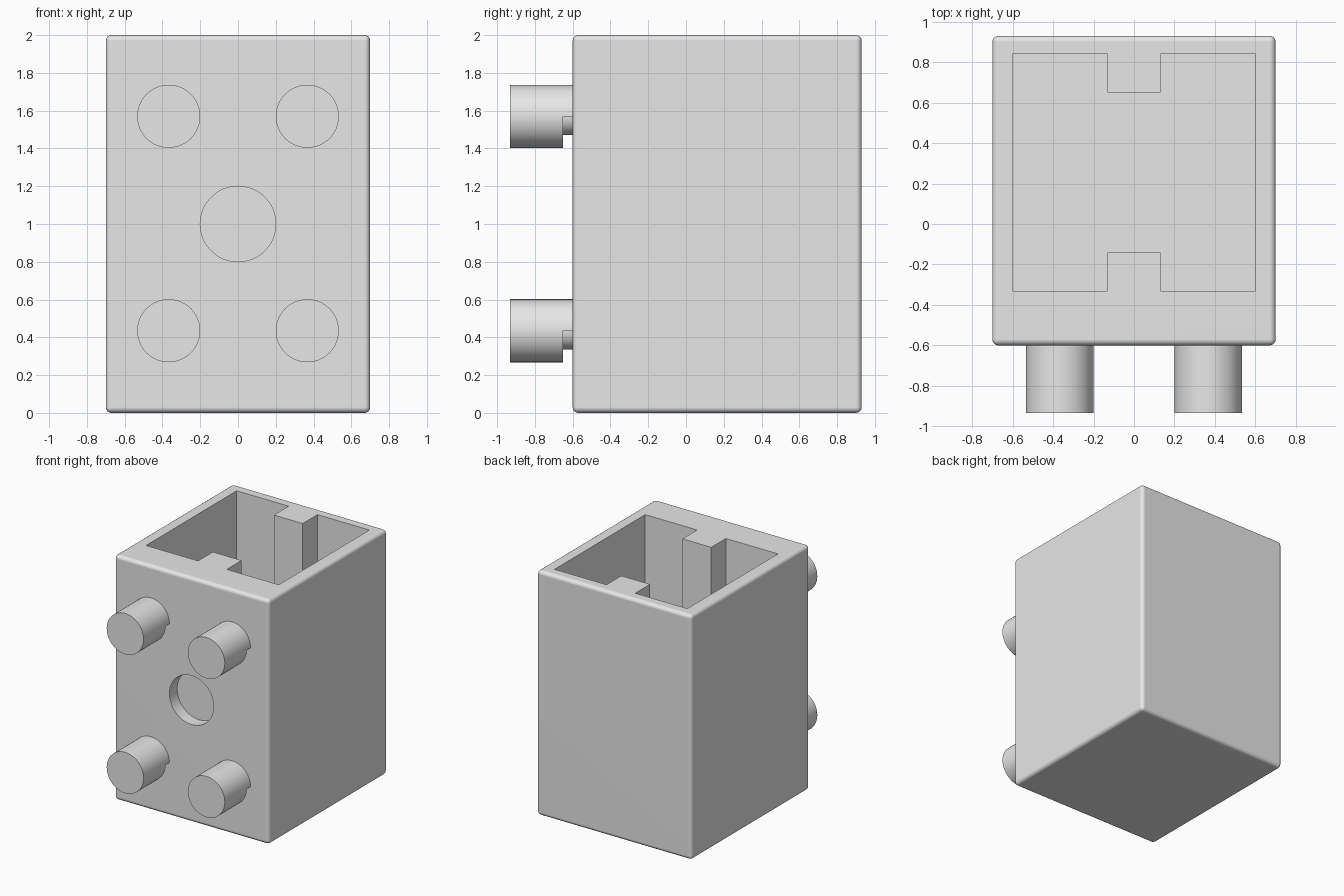
import bpy, bmesh, math

if "Cube" in bpy.data.objects:
    bpy.data.objects.remove(bpy.data.objects["Cube"])

grey = bpy.data.materials.new("light grey")
grey.diffuse_color = (0.8, 0.8, 0.8, 1)
grey.use_nodes = True
grey.node_tree.nodes["Principled BSDF"].inputs["Base Color"].default_value = grey.diffuse_color


def prism(name, outline, lo, hi, axis, bevel=0):
    """Extrude a 2D outline between lo and hi along the z or y axis."""
    place = (lambda u, v, w: (u, v, w)) if axis == "z" else (lambda u, v, w: (u, w, v))
    bm = bmesh.new()
    bottom = [bm.verts.new(place(u, v, lo)) for u, v in outline]
    top = [bm.verts.new(place(u, v, hi)) for u, v in outline]
    n = len(outline)
    bm.faces.new(bottom)
    bm.faces.new(top)
    for i in range(n):
        j = (i + 1) % n
        bm.faces.new((bottom[i], bottom[j], top[j], top[i]))
    bmesh.ops.recalc_face_normals(bm, faces=bm.faces)
    if bevel:
        bmesh.ops.bevel(bm, geom=bm.edges[:], offset=bevel, segments=4,
                        profile=0.5, affect="EDGES")
    mesh = bpy.data.meshes.new(name)
    bm.to_mesh(mesh)
    bm.free()
    mesh.materials.append(grey)
    obj = bpy.data.objects.new(name, mesh)
    bpy.context.collection.objects.link(obj)
    return obj


def arc(cx, cz, r, start, end, steps):
    return [(cx + r * math.cos(math.radians(start + (end - start) * i / steps)),
             cz + r * math.sin(math.radians(start + (end - start) * i / steps)))
            for i in range(steps + 1)]


def activate(obj):
    bpy.ops.object.select_all(action="DESELECT")
    obj.select_set(True)
    bpy.context.view_layer.objects.active = obj


def cut(obj, cutter):
    mod = obj.modifiers.new("cut", "BOOLEAN")
    mod.operation = "DIFFERENCE"
    mod.solver = "EXACT"
    mod.object = cutter
    activate(obj)
    bpy.ops.object.modifier_apply(modifier=mod.name)
    bpy.data.objects.remove(cutter)


def smooth(obj):
    activate(obj)
    bpy.ops.object.shade_smooth_by_angle(angle=math.radians(40))
    mod = obj.modifiers.new("even shading", "WEIGHTED_NORMAL")
    mod.keep_sharp = True


# Housing with rounded edges
housing = prism("housing", [(-0.7, -0.6), (0.7, -0.6), (0.7, 0.93), (-0.7, 0.93)],
                0, 2, "z", bevel=0.03)

# Open compartment with a rib on the front and back walls
front, back, rib, w, rw = -0.33, 0.84, 0.19, 0.6, 0.13
compartment = [(-w, front), (-rw, front), (-rw, front + rib), (rw, front + rib),
               (rw, front), (w, front), (w, back), (rw, back),
               (rw, back - rib), (-rw, back - rib), (-rw, back), (-w, back)]
cut(housing, prism("compartment_cutter", compartment, 0.1, 2.1, "z"))

# Round recess in the middle of the front
cut(housing, prism("recess_cutter", arc(0, 1, 0.2, 0, 360, 64)[:-1], -0.7, -0.5, "y"))
smooth(housing)

# Four pegs, each undercut on its lower half beside the wall
for side, x in (("left", -0.367), ("right", 0.367)):
    for level, z in (("lower", 0.435), ("upper", 1.57)):
        peg = prism(f"{level}_{side}_peg", arc(x, z, 0.167, 0, 360, 48)[:-1],
                    -0.933, -0.58, "y")
        undercut = arc(x, z, 0.25, 180, 360, 24) + arc(x, z, 0.1, 360, 180, 24)
        cut(peg, prism("undercut_cutter", undercut, -0.65, -0.5, "y"))
        smooth(peg)
